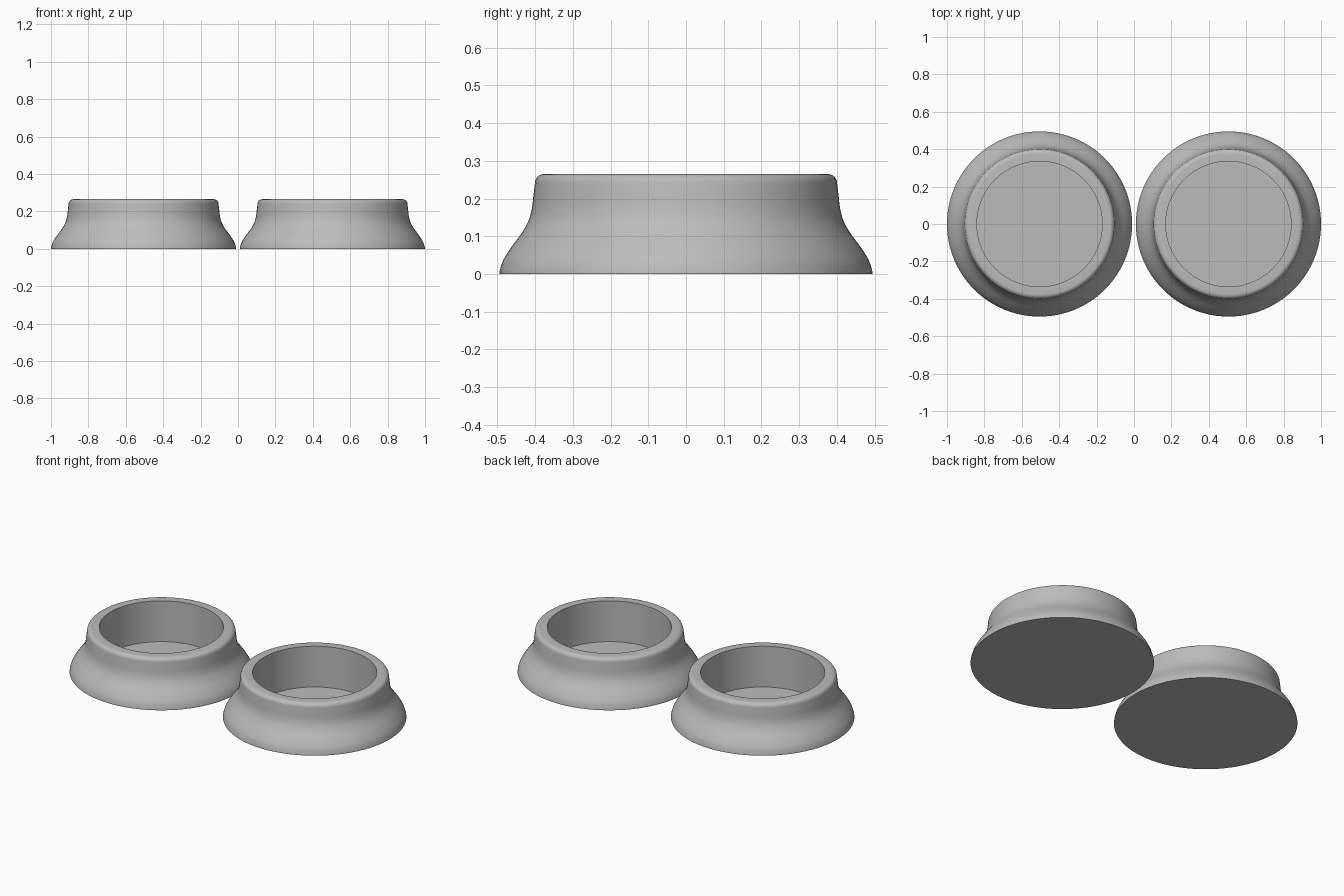
import bpy, bmesh, math
from mathutils import Vector

if "Cube" in bpy.data.objects:
    bpy.data.objects.remove(bpy.data.objects["Cube"])

SEGMENTS = 96
CENTRE, FLOOR, RIM = 0.505, 0.022, 0.265

grey = bpy.data.materials.new("plain_grey")
grey.diffuse_color = (0.5, 0.5, 0.5, 1)
grey.use_nodes = True
grey.node_tree.nodes["Principled BSDF"].inputs["Base Color"].default_value = grey.diffuse_color


def smooth_curve(points, steps=4):
    """Catmull-Rom curve through (radius, height) points."""
    p = [Vector(q) for q in points]
    p = [2 * p[0] - p[1]] + p + [2 * p[-1] - p[-2]]
    out = []
    for a, b, c, d in zip(p, p[1:], p[2:], p[3:]):
        for i in range(steps):
            t = i / steps
            out.append(0.5 * (2 * b + (c - a) * t + (2 * a - 5 * b + 4 * c - d) * t**2
                              + (3 * b - a - 3 * c + d) * t**3))
    return [tuple(v) for v in out] + [tuple(points[-1])]


# Flared outer wall, rounded rim, then straight inner wall
outer = smooth_curve([(0.495, 0), (0.493, 0.012), (0.484, 0.038), (0.462, 0.073), (0.436, 0.108),
                      (0.418, 0.140), (0.409, 0.172), (0.405, 0.205), (0.401, 0.238)])
round_rim = [(0.376 + 0.025 * math.cos(a), 0.240 + 0.025 * math.sin(a))
             for a in (math.radians(15 * i) for i in range(1, 7))]
profile = outer + round_rim + [(0.335, RIM), (0.335, FLOOR)]


def round_dish(name, x):
    bm = bmesh.new()
    rings = [[bm.verts.new((r * math.cos(2 * math.pi * i / SEGMENTS),
                            r * math.sin(2 * math.pi * i / SEGMENTS), z))
              for i in range(SEGMENTS)] for r, z in profile]
    for low, high in zip(rings, rings[1:]):
        for i in range(SEGMENTS):
            j = (i + 1) % SEGMENTS
            bm.faces.new((low[i], low[j], high[j], high[i]))
    bm.faces.new(rings[0][::-1])   # underside
    bm.faces.new(rings[-1])        # recessed floor
    mesh = bpy.data.meshes.new(name)
    bm.to_mesh(mesh)
    bm.free()
    mesh.materials.append(grey)
    dish = bpy.data.objects.new(name, mesh)
    dish.location.x = x
    bpy.context.collection.objects.link(dish)
    bpy.ops.object.select_all(action='DESELECT')
    dish.select_set(True)
    bpy.context.view_layer.objects.active = dish
    bpy.ops.object.shade_smooth_by_angle(angle=math.radians(35))


round_dish("left_dish", -CENTRE)
round_dish("right_dish", CENTRE)
